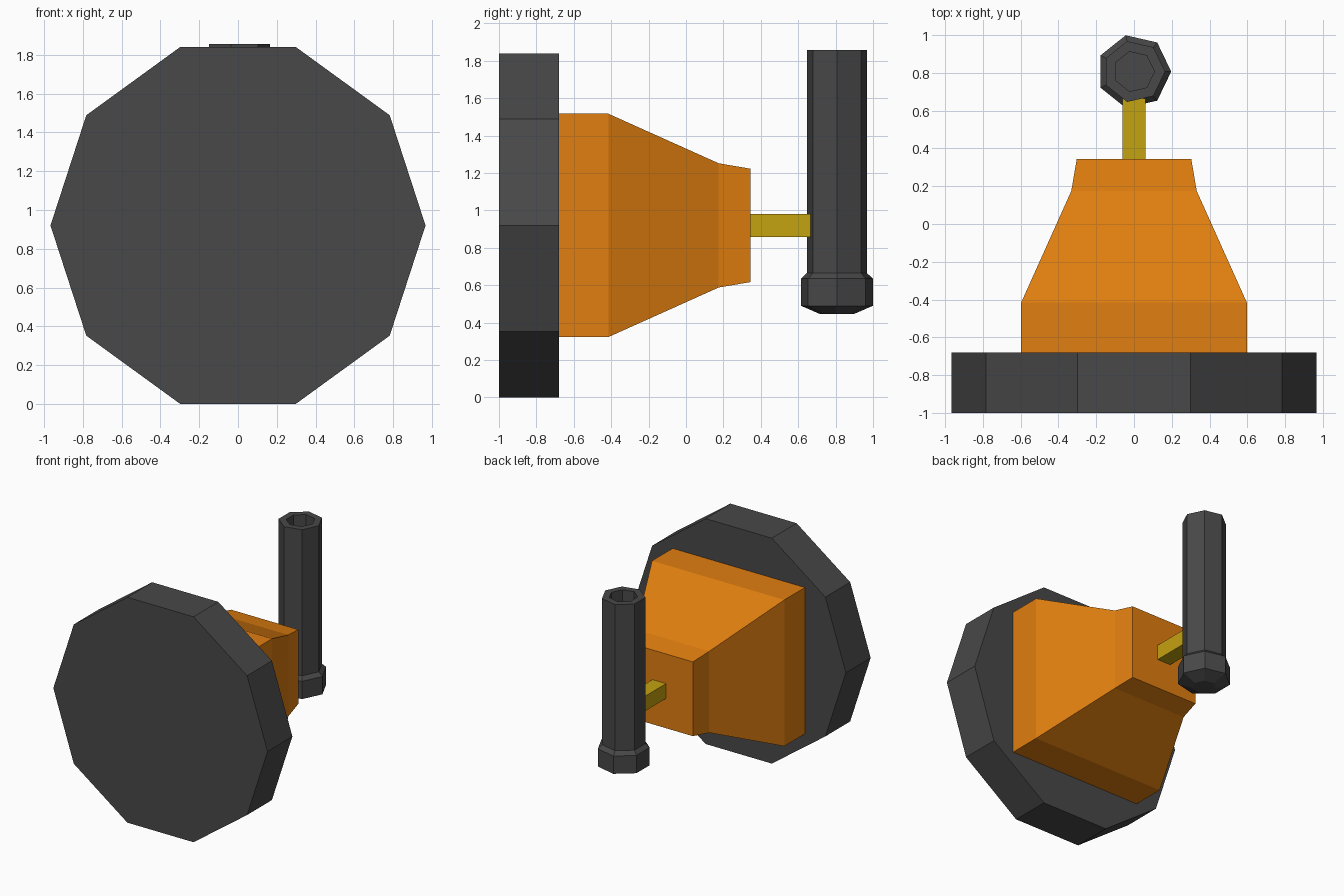
import bpy, bmesh
from math import sin, cos, pi, radians
from mathutils import Matrix

if "Cube" in bpy.data.objects:
    bpy.data.objects.remove(bpy.data.objects["Cube"])


def material(name, color):
    m = bpy.data.materials.new(name)
    m.diffuse_color = (*color, 1)
    m.use_nodes = True
    m.node_tree.nodes["Principled BSDF"].inputs["Base Color"].default_value = m.diffuse_color
    return m


def loft(name, sides, profile, matrix, mat, phase=0.0):
    """Skin polygon rings given as (radius, height), capped at both ends."""
    bm = bmesh.new()
    rings = []
    for r, h in profile:
        angles = [phase + 2 * pi * i / sides for i in range(sides)]
        rings.append([bm.verts.new((r * cos(a), r * sin(a), h)) for a in angles])
    for a, b in zip(rings, rings[1:]):
        for i in range(sides):
            j = (i + 1) % sides
            bm.faces.new((a[i], a[j], b[j], b[i]))
    bm.faces.new(rings[0][::-1])
    bm.faces.new(rings[-1])
    bm.transform(matrix)
    bmesh.ops.recalc_face_normals(bm, faces=bm.faces)
    mesh = bpy.data.meshes.new(name)
    bm.to_mesh(mesh)
    bm.free()
    mesh.materials.append(mat)
    obj = bpy.data.objects.new(name, mesh)
    bpy.context.collection.objects.link(obj)
    return obj


dark = material("dark_grey", (0.065, 0.065, 0.065))
orange = material("orange", (0.75, 0.21, 0.005))
yellow = material("yellow", (0.55, 0.36, 0.005))

# Parts on the horizontal axis run along +y at mid height
axis_y = Matrix.Translation((0, 0, 0.92)) @ Matrix.Rotation(radians(-90), 4, 'X')
SQ = 2 ** 0.5

# Ten-sided front disc
loft("front_disc", 10, [(0.967, -1.0), (0.967, -0.68)], axis_y, dark)

# Square tapered housing
housing = [(0.597, -0.68), (0.597, -0.415), (0.332, 0.175), (0.303, 0.345)]
loft("housing", 4, [(r * SQ, y) for r, y in housing], axis_y, orange, pi / 4)

# Square connecting rod
loft("connecting_rod", 4, [(0.061 * SQ, 0.345), (0.061 * SQ, 0.665)],
     axis_y, yellow, pi / 4)

# Seven-sided upright tube with a thicker foot and a hollow top
loft("upright_tube", 7,
     [(0.09, 0.445), (0.197, 0.49), (0.197, 0.635), (0.165, 0.665),
      (0.165, 1.857), (0.108, 1.857), (0.108, 1.68)],
     Matrix.Translation((0, 0.807, 0)), dark)
